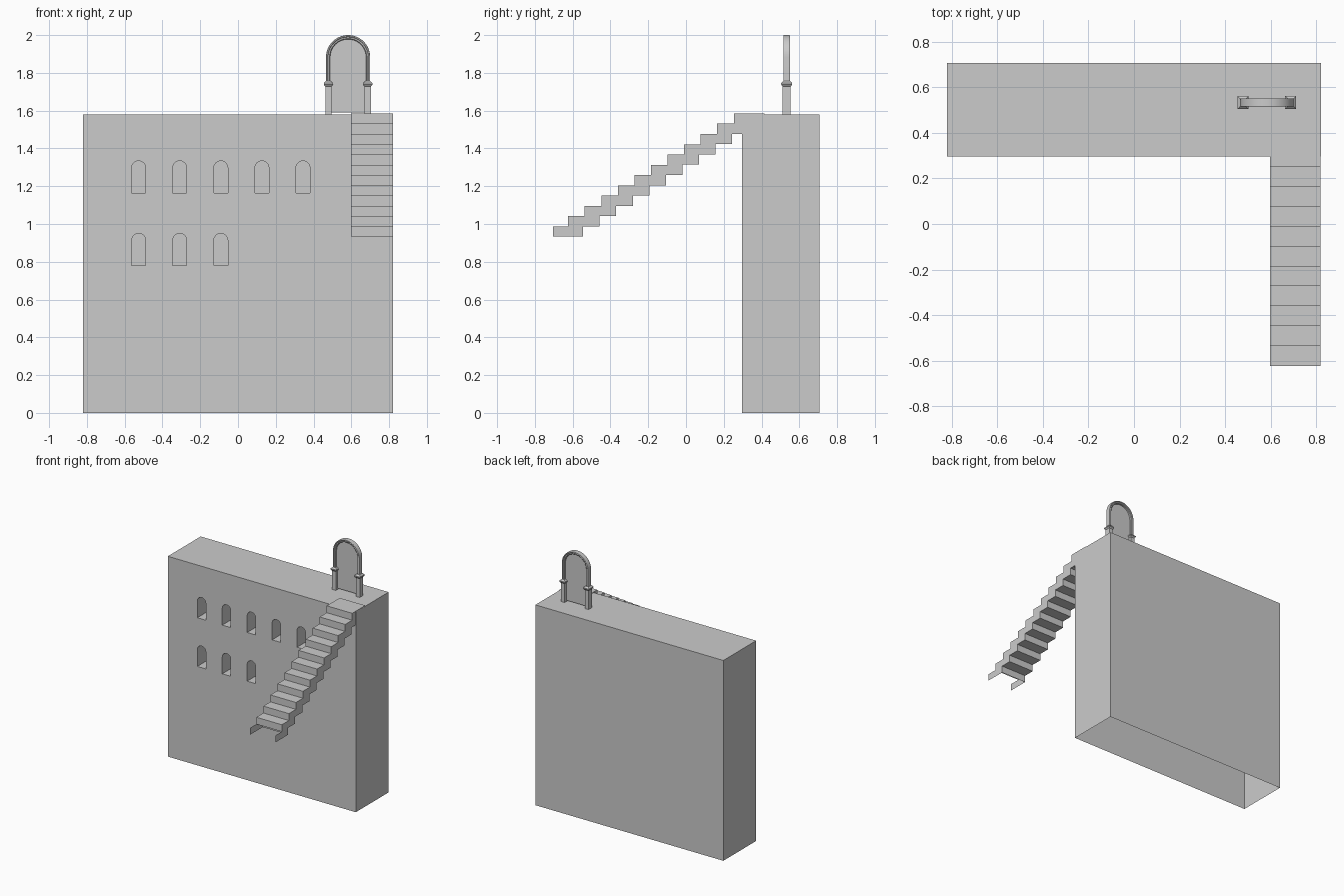
import bpy, bmesh, math

if "Cube" in bpy.data.objects:
    bpy.data.objects.remove(bpy.data.objects["Cube"])

CX, CY, ZC = 0.583, 0.533, 1.883     # doorway centre and arch spring height


def make(name, bm, fix=True):
    if fix:
        bmesh.ops.recalc_face_normals(bm, faces=bm.faces)
    me = bpy.data.meshes.new(name)
    bm.to_mesh(me)
    bm.free()
    ob = bpy.data.objects.new(name, me)
    bpy.context.collection.objects.link(ob)
    return ob


def loft(bm, rings, caps=True):
    """Join closed rings of points with quads."""
    vs = [[bm.verts.new(p) for p in r] for r in rings]
    n = len(vs[0])
    for a, b in zip(vs, vs[1:]):
        for i in range(n):
            bm.faces.new((a[i], a[(i + 1) % n], b[(i + 1) % n], b[i]))
    if caps:
        bm.faces.new(vs[0])
        bm.faces.new(vs[-1])


def rect(x0, x1, y0, y1, z):
    return [(x0, y0, z), (x1, y0, z), (x1, y1, z), (x0, y1, z)]


def arch_outline(cx, r, z0, spring, n):
    """Round-headed outline in x,z."""
    arc = [(cx + r * math.cos(math.pi * i / n), spring + r * math.sin(math.pi * i / n))
           for i in range(n + 1)]
    return [(cx + r, z0)] + arc + [(cx - r, z0)]


# Wall block with arched window niches, open underneath
bm = bmesh.new()
loft(bm, [rect(-0.82, 0.82, 0.297, 0.706, z) for z in (0, 1.58)])
wall = make("wall_block", bm)

bm = bmesh.new()
for z0, count in ((1.164, 5), (0.78, 3)):
    for i in range(count):
        out = arch_outline(-0.526 + 0.2175 * i, 0.037, z0, z0 + 0.133, 12)
        loft(bm, [[(x, y, z) for x, z in out] for y in (0.2, 0.417)])
cutter = make("window_cutter", bm)
cutter.hide_render = True

mod = wall.modifiers.new("windows", 'BOOLEAN')
mod.object = cutter
mod.operation = 'DIFFERENCE'
mod.solver = 'EXACT'
bpy.context.view_layer.objects.active = wall
bpy.ops.object.modifier_apply(modifier="windows")
bpy.data.objects.remove(cutter)
bm = bmesh.new()
bm.from_mesh(wall.data)
bottom = [f for f in bm.faces if all(v.co.z < 1e-4 for v in f.verts)]
bmesh.ops.delete(bm, geom=bottom, context='FACES')
bm.to_mesh(wall.data)
bm.free()

# Floating staircase: stepped side sheets joined by treads, risers and soffit
RUN, RISE = 0.0877, 0.0544
top = [(-0.705, 0.987)]
for i in range(11):
    y = -0.624 + RUN * i
    top += [(y, 0.987 + RISE * i), (y, 0.987 + RISE * (i + 1))]
top.append((0.415, top[-1][1]))
under = [(-0.705, 0.933)]
for i in range(10):
    y = -0.545 + RUN * i
    under += [(y, 0.933 + RISE * i), (y, 0.933 + RISE * (i + 1))]
under.append((0.415, under[-1][1]))

bm = bmesh.new()
sides = []
for x in (0.597, 0.8195):
    t = [bm.verts.new((x, y, z)) for y, z in top]
    u = [bm.verts.new((x, y, z)) for y, z in under]
    bm.faces.new(t + u[::-1])
    sides.append((t, u))
for k in (0, 1):
    a, b = sides[0][k], sides[1][k]
    for i in range(1, len(a) - 1):          # lowest step stays open
        bm.faces.new((a[i], a[i + 1], b[i + 1], b[i]))
make("staircase", bm)

# Door arch moulding swept over the opening
profile = [(0.095, -0.012), (0.099, -0.015), (0.106, -0.015), (0.109, -0.018),
           (0.115, -0.018), (0.117, -0.015)]
profile += [(r, -y) for r, y in reversed(profile)]
N = 28
stations = ([(0, 1.74)] + [(math.pi * i / N, ZC) for i in range(N + 1)] + [(math.pi, 1.74)])
bm = bmesh.new()
loft(bm, [[(CX + r * math.cos(a), CY + y, z + r * math.sin(a)) for r, y in profile]
          for a, z in stations])
arch = make("door_arch", bm)
bpy.context.view_layer.objects.active = arch
arch.select_set(True)
bpy.ops.object.shade_smooth_by_angle(angle=math.radians(25))
arch.select_set(False)

# Door posts with flared capitals
for name, s in (("left_post", -1), ("right_post", 1)):
    bm = bmesh.new()
    rings = []
    for z, g in ((1.58, 0), (1.728, 0), (1.731, 0.003), (1.738, 0.008),
                 (1.746, 0.008), (1.757, -0.003)):
        x0, x1 = sorted((CX + s * (0.088 - g), CX + s * (0.121 + g)))
        rings.append(rect(x0, x1, CY - 0.021 - g, CY + 0.021 + g, z))
    loft(bm, rings)
    make(name, bm)

# Door panel sheet filling the arch
bm = bmesh.new()
bm.faces.new([bm.verts.new((x, CY, z)) for x, z in arch_outline(CX, 0.098, 1.59, ZC, N)])
make("door_panel", bm, fix=False)
